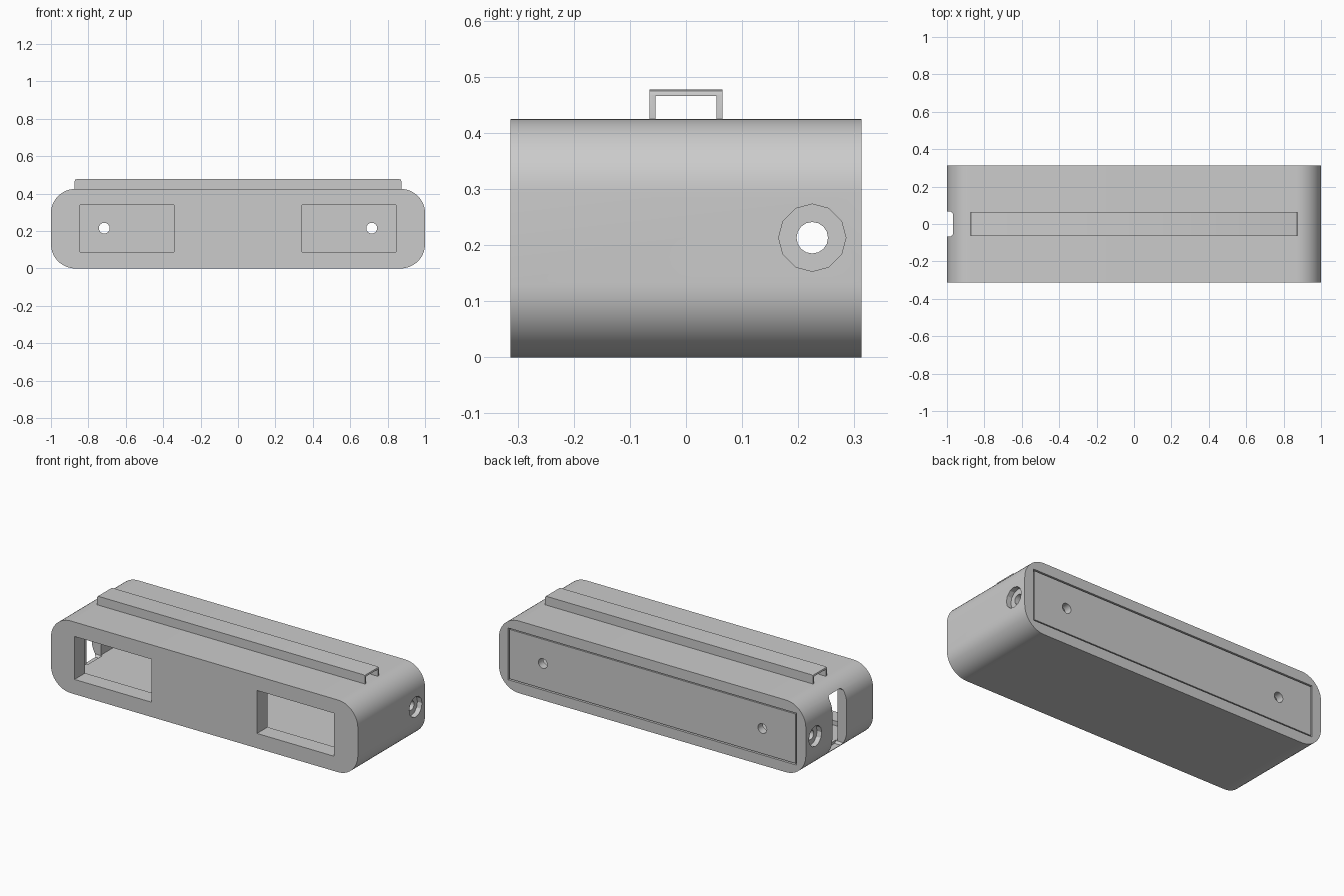
import bpy, bmesh, math
from mathutils import Vector, Matrix

if "Cube" in bpy.data.objects:
    bpy.data.objects.remove(bpy.data.objects["Cube"], do_unlink=True)

grey = bpy.data.materials.new("plain grey")
grey.use_nodes = True
COLOUR = (0.6, 0.6, 0.6, 1)
grey.diffuse_color = COLOUR
grey.node_tree.nodes["Principled BSDF"].inputs["Base Color"].default_value = COLOUR

D, H, R = 0.313, 0.425, 0.13      # half depth, height, corner radius
MID = H / 2


def finish(name, bm):
    bmesh.ops.recalc_face_normals(bm, faces=bm.faces)
    mesh = bpy.data.meshes.new(name)
    bm.to_mesh(mesh)
    bm.free()
    mesh.materials.append(grey)
    obj = bpy.data.objects.new(name, mesh)
    bpy.context.collection.objects.link(obj)
    return obj


def box(name, lo, hi):
    bm = bmesh.new()
    lo, hi = Vector(lo), Vector(hi)
    bmesh.ops.create_cube(bm, size=1, matrix=Matrix.Translation((lo + hi) / 2)
                          @ Matrix.Diagonal((*(hi - lo), 1)))
    return finish(name, bm)


def cylinder(name, centre, radius, length, axis, sides):
    bm = bmesh.new()
    turn = Matrix.Rotation(math.pi / 2, 4, "Y" if axis == "x" else "X")
    bmesh.ops.create_cone(bm, cap_ends=True, segments=sides, radius1=radius, radius2=radius,
                          depth=length, matrix=Matrix.Translation(centre) @ turn)
    return finish(name, bm)


def prism(name, points, offset):
    bm = bmesh.new()
    face = bm.faces.new([bm.verts.new(p) for p in points])
    new = bmesh.ops.extrude_face_region(bm, geom=[face])["geom"]
    bmesh.ops.translate(bm, verts=[v for v in new if isinstance(v, bmesh.types.BMVert)], vec=offset)
    return finish(name, bm)


def activate(obj):
    bpy.ops.object.select_all(action="DESELECT")
    obj.select_set(True)
    bpy.context.view_layer.objects.active = obj


def cut(obj, cutters):
    activate(obj)
    for c in cutters:
        mod = obj.modifiers.new("cut", "BOOLEAN")
        mod.operation, mod.solver, mod.object = "DIFFERENCE", "EXACT", c
        bpy.ops.object.modifier_apply(modifier=mod.name)
        bpy.data.objects.remove(c, do_unlink=True)


# Housing: rounded rectangle extruded front to back
outline = []
for i, (sx, sz) in enumerate([(1, 1), (-1, 1), (-1, -1), (1, -1)]):
    for k in range(13):
        a = math.pi / 2 * (i + k / 12)
        outline.append((sx * (1 - R) + R * math.cos(a), -D,
                        MID + sz * (MID - R) + R * math.sin(a)))
housing = prism("housing", outline, (0, 2 * D, 0))

# Hollow interior open at the back, and two front windows
cutters = [box("cavity", (-0.94, -0.215, 0.06), (0.94, 0.5, 0.365))]
for s in (-1, 1):
    a, b = sorted((s * 0.343, s * 0.846))
    cutters.append(box("window", (a, -0.5, 0.087), (b, -0.15, 0.34)))
    # Counterbored hole in each end
    cutters.append(cylinder("counterbore", (s * 1.07, 0.225, 0.213), 0.06, 0.2, "x", 12))
    cutters.append(cylinder("bore", (s, 0.225, 0.213), 0.028, 0.3, "x", 16))

# Upright slot through the right end
c, w, z0, z1 = 0.012, 0.067, 0.045, 0.38
slot = [(-w + c, z0), (w - c, z0), (w, z0 + c), (w, z1 - c),
        (w - c, z1), (-w + c, z1), (-w, z1 - c), (-w, z0 + c)]
cutters.append(prism("slot", [(-1.1, y, z) for y, z in slot], (0.17, 0, 0)))
cut(housing, cutters)

# Back panel with a fine gap around it and two screw holes
panel = box("back_panel", (-0.932, 0.265, 0.067), (0.932, D - 0.002, 0.358))
cut(panel, [cylinder("screw_hole", (s * 0.715, 0.29, 0.215), 0.029, 0.3, "y", 16)
            for s in (-1, 1)])

# Thin hooks joining the panel to the interior, hidden at its inner rim
for s in (-1, 1):
    box("panel_stop", (s * 0.936 - 0.006, 0.265, 0.07), (s * 0.936 + 0.006, 0.275, 0.15))

# Top rail: open channel with slightly clipped upper end corners
T, W, top = 0.011, 0.065, 0.477
channel = [(-W, H), (-W, top), (W, top), (W, H),
           (W - T, H), (W - T, top - T), (T - W, top - T), (T - W, H)]
rail = prism("top_rail", [(-0.873, y, z) for y, z in channel], (1.746, 0, 0))
bm = bmesh.new()
bm.from_mesh(rail.data)
ends = [e for e in bm.edges if all(v.co.z > top - 0.001 for v in e.verts)
        and abs(e.verts[0].co.x - e.verts[1].co.x) < 0.001]
bmesh.ops.bevel(bm, geom=ends, offset=0.009, segments=2, profile=0.5, affect="EDGES")
bm.to_mesh(rail.data)
bm.free()

# Smooth the rounded corners, keep the edges crisp
for obj in (housing, panel, rail):
    activate(obj)
    bpy.ops.object.shade_smooth_by_angle(angle=math.radians(28))
